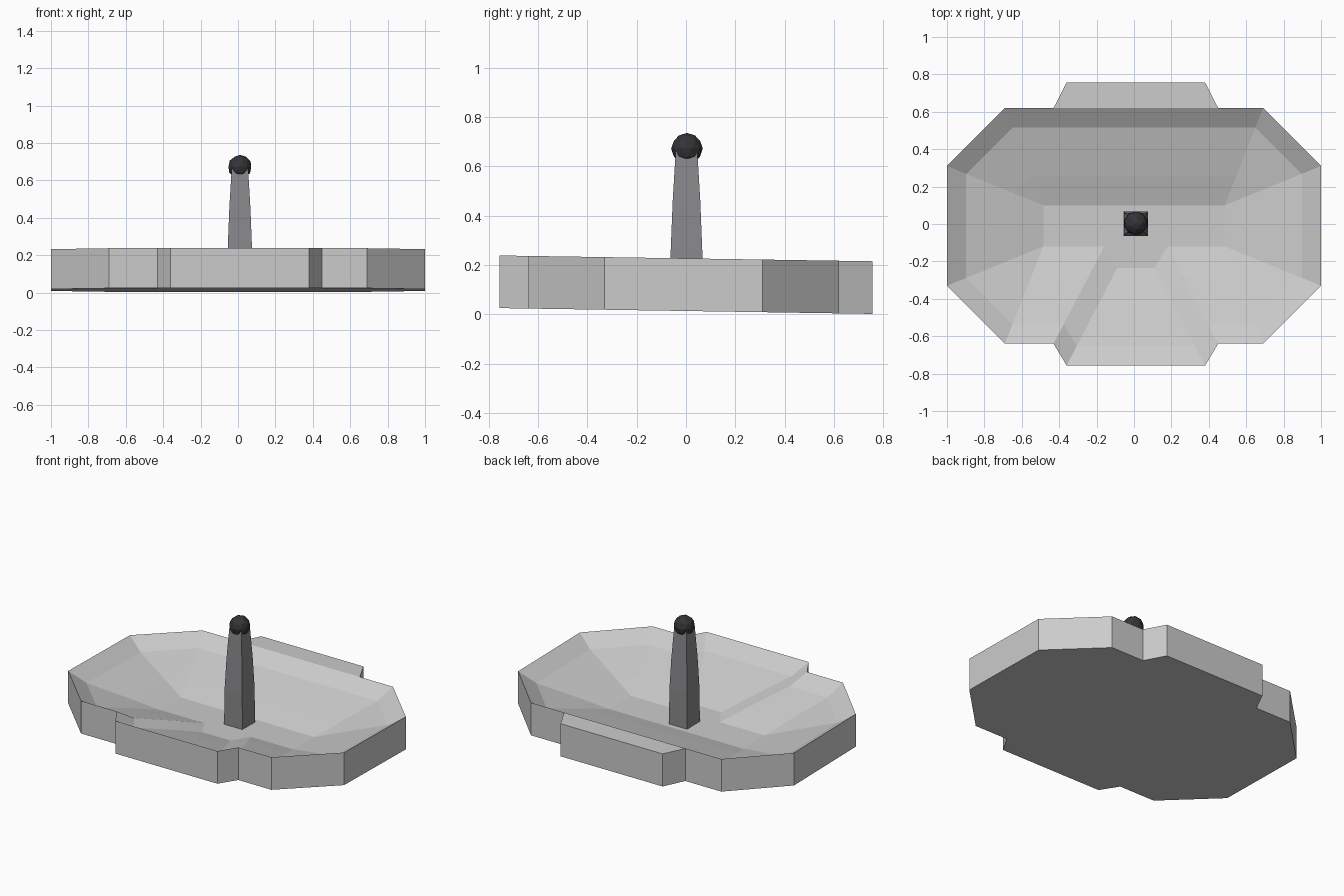
import bpy, bmesh
from mathutils import Matrix

if "Cube" in bpy.data.objects:
    bpy.data.objects.remove(bpy.data.objects["Cube"])

TILT = -0.0155  # the whole basin leans slightly, front edge high


def finish(bm, name, color=None, tilt=True):
    bmesh.ops.recalc_face_normals(bm, faces=bm.faces)
    if tilt:
        for v in bm.verts:
            v.co.z += TILT * v.co.y
    mesh = bpy.data.meshes.new(name)
    bm.to_mesh(mesh)
    bm.free()
    ob = bpy.data.objects.new(name, mesh)
    bpy.context.collection.objects.link(ob)
    if color:
        mat = bpy.data.materials.new(name + "_paint")
        mat.diffuse_color = (*color, 1)
        mat.use_nodes = True
        mat.node_tree.nodes["Principled BSDF"].inputs["Base Color"].default_value = mat.diffuse_color
        mesh.materials.append(mat)
    return ob


def loft(bm, rings):
    """Skin closed rings of 3D points and cap both ends."""
    loops = [[bm.verts.new(p) for p in r] for r in rings]
    n = len(loops[0])
    for a, b in zip(loops, loops[1:]):
        for i in range(n):
            j = (i + 1) % n
            bm.faces.new((a[i], a[j], b[j], b[i]))
    bm.faces.new(loops[0][::-1])
    bm.faces.new(loops[-1])


BOTTOM, RIM = 0.0135, 0.227

# Basin: octagonal bowl with a pouring scoop at the front
rim = [(1, -.33), (1, .31), (.69, .62), (-.69, .62), (-1, .31), (-1, -.33),
       (-.69, -.64), (-.43, -.64), (-.36, -.757), (.38, -.757), (.45, -.64), (.69, -.64)]
floor = [(.485, -.12), (.485, .1), (.485, .1), (-.485, .1), (-.485, .1), (-.485, -.12),
         (-.485, -.12), (-.16, -.12), (-.09, -.235), (.11, -.235), (.18, -.12), (.485, -.12)]


def ring(f, z):
    return [(a[0] * f + b[0] * (1 - f), a[1] * f + b[1] * (1 - f), z)
            for a, b in zip(rim, floor)]


bm = bmesh.new()
loft(bm, [ring(1, BOTTOM), ring(1, RIM), ring(.8, .16), ring(.3, .083), ring(0, .033)])
bmesh.ops.remove_doubles(bm, verts=bm.verts, dist=0.0005)
finish(bm, "basin")

# Flat-topped ledge at the back
ledge = [(-.43, .62), (.45, .62), (.38, .757), (-.36, .757)]
bm = bmesh.new()
loft(bm, [[(x, y, z) for x, y in ledge] for z in (BOTTOM, RIM)])
finish(bm, "back_ledge")

# Square tapering post
bm = bmesh.new()
loft(bm, [[(.01 + sx * h, sy * h + .002, z) for sx, sy in ((-1, -1), (1, -1), (1, 1), (-1, 1))]
          for z, h in ((.03, .066), (.26, .064), (.46, .056), (.66, .044))])
finish(bm, "post", (.25, .25, .26), False)

# Dark faceted ball on top
bm = bmesh.new()
bmesh.ops.create_icosphere(bm, subdivisions=2, radius=.064,
                           matrix=Matrix.Translation((.01, .004, .672)))
finish(bm, "ball", (.035, .035, .04), False)
